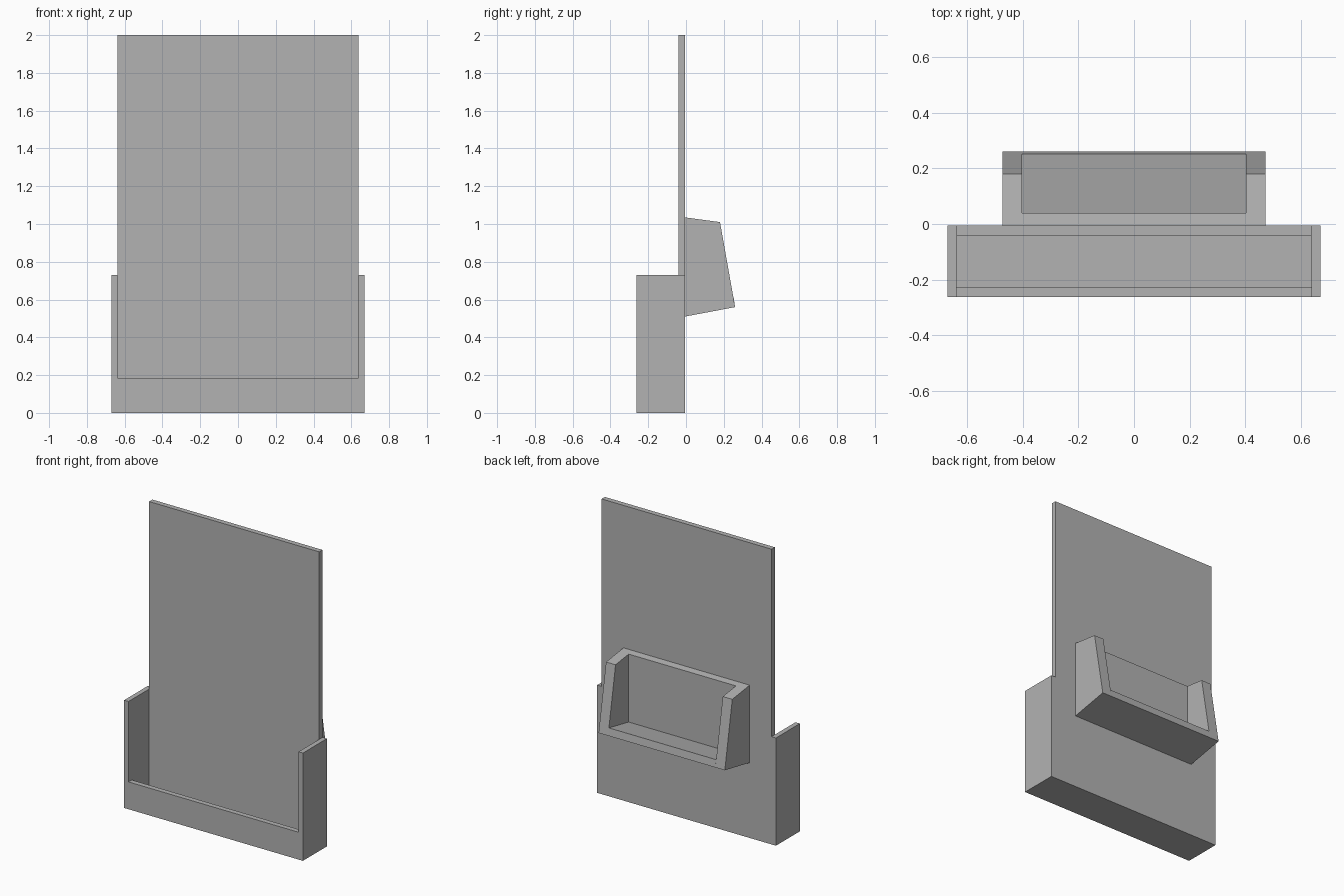
import bpy
import bmesh

cube = bpy.data.objects.get("Cube")
if cube:
    bpy.data.objects.remove(cube, do_unlink=True)

grey = bpy.data.materials.new("plain_grey")
grey.use_nodes = True
colour = (0.45, 0.45, 0.45, 1)
grey.diffuse_color = colour
grey.node_tree.nodes["Principled BSDF"].inputs["Base Color"].default_value = colour


def extrude(name, profile, x0, x1):
    """Extrude a (y, z) profile along x from x0 to x1."""
    bm = bmesh.new()
    face = bm.faces.new([bm.verts.new((x0, y, z)) for y, z in profile])
    side = bmesh.ops.extrude_face_region(bm, geom=[face])["geom"]
    verts = [v for v in side if isinstance(v, bmesh.types.BMVert)]
    bmesh.ops.translate(bm, verts=verts, vec=(x1 - x0, 0, 0))
    bmesh.ops.recalc_face_normals(bm, faces=bm.faces)
    mesh = bpy.data.meshes.new(name)
    bm.to_mesh(mesh)
    bm.free()
    mesh.materials.append(grey)
    obj = bpy.data.objects.new(name, mesh)
    bpy.context.collection.objects.link(obj)
    return obj


def box(name, x0, x1, y0, y1, z0, z1):
    return extrude(name, [(y0, z0), (y1, z0), (y1, z1), (y0, z1)], x0, x1)


OUT, IN = 0.67, 0.637          # tray half widths
FRONT, BACK = -0.262, -0.006   # tray depth
T = 0.035                      # board thickness

# Tall board and the open-fronted tray at its foot
box("back_board", -IN, IN, BACK - T, BACK, 0, 2)
box("tray_floor", -IN, IN, FRONT + T, BACK - T, 0, T)
box("tray_front_lip", -IN, IN, FRONT, FRONT + T, 0, 0.185)

# Tapered holder on the rear: cheeks, sloping floor, back plate
cheek = [(BACK, 0.51), (0.26, 0.56), (0.18, 1.01), (BACK, 1.035)]
floor = [(BACK, 0.51), (0.26, 0.56), (0.252, 0.61), (BACK, 0.56)]
plate = [(BACK, 0.56), (0.04, 0.569), (0.04, 1.029), (BACK, 1.035)]
H_OUT, H_IN = 0.473, 0.402
extrude("holder_floor", floor, -H_IN, H_IN)
extrude("holder_back", plate, -H_IN, H_IN)

# Paired side parts
for side, s in (("left", 1), ("right", -1)):
    box(side + "_tray_side", *sorted((s * IN, s * OUT)), FRONT, BACK, 0, 0.73)
    extrude(side + "_holder_cheek", cheek, *sorted((s * H_IN, s * H_OUT)))
